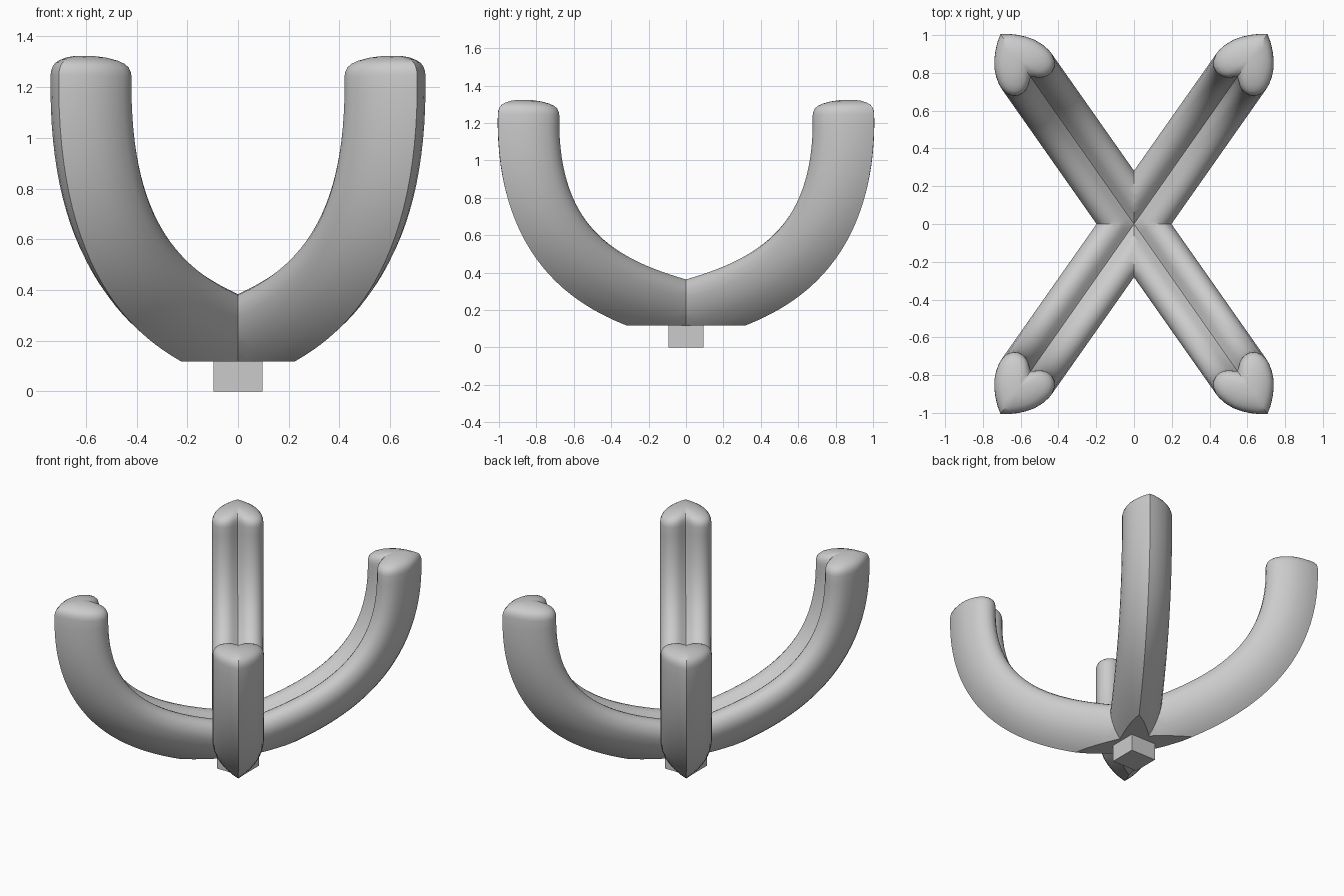
import bpy, bmesh, math
from mathutils import Vector

if "Cube" in bpy.data.objects:
    bpy.data.objects.remove(bpy.data.objects["Cube"])

# Half of the heart section: (sideways, depth from the lobe crown to the tip)
HALF = [(0, 0.324), (0.036, 0.3), (0.072, 0.268), (0.105, 0.232), (0.131, 0.194),
        (0.150, 0.15), (0.160, 0.11), (0.162, 0.08), (0.154, 0.045), (0.135, 0.018),
        (0.11, 0.004), (0.085, 0), (0.06, 0.004), (0.037, 0.016), (0.018, 0.032), (0, 0.046)]
SECTION = HALF + [(-n, d) for n, d in HALF[-2:0:-1]]
# Arm path along the lobe crown: (radius, height) bezier
P = [Vector(p) for p in ((0, 0.35), (0.5, 0.46), (0.92, 0.62), (0.905, 1.24))]
# Domed end: (scale of section, rise)
DOME = [(0.985, 0.018), (0.94, 0.036), (0.86, 0.05), (0.72, 0.062), (0.5, 0.073), (0.25, 0.079)]
OUT = Vector((0.575, 0.818, 0)).normalized()
SIDE = Vector((OUT.y, -OUT.x, 0))
UP = Vector((0, 0, 1))


def path(t):
    u = 1 - t
    pos = P[0]*u**3 + P[1]*3*u*u*t + P[2]*3*u*t*t + P[3]*t**3
    tan = (P[1]-P[0])*u*u + (P[2]-P[1])*2*u*t + (P[3]-P[2])*t*t
    return pos, tan.normalized()


def ring(bm, pos, tan, scale=1.0, rise=0.0):
    verts = []
    for n, d in SECTION:
        d = 0.16 + (d - 0.16) * scale
        r = pos.x + tan.y * d + tan.x * rise
        z = pos.y - tan.x * d + tan.y * rise
        verts.append(bm.verts.new(OUT*r + SIDE*(n*scale) + UP*z))
    return verts


# One heart-section arm swept from behind the centre up to its domed end
bm = bmesh.new()
p0, t0 = path(0)
rings = [ring(bm, p0 - t0 * 0.2, t0)]
rings += [ring(bm, *path(i / 32)) for i in range(33)]
p1, t1 = path(1)
rings += [ring(bm, p1, t1, s, h) for s, h in DOME]
count = len(SECTION)
for a, b in zip(rings, rings[1:]):
    for i in range(count):
        j = (i + 1) % count
        bm.faces.new((a[i], a[j], b[j], b[i]))
bm.faces.new(rings[0])
d = 0.16
peak = bm.verts.new(OUT*(p1.x + t1.y*d + t1.x*0.08) + UP*(p1.y - t1.x*d + t1.y*0.08))
for i in range(count):
    bm.faces.new((rings[-1][i], rings[-1][(i + 1) % count], peak))
bmesh.ops.recalc_face_normals(bm, faces=bm.faces)


def cut(co, no, fill=False):
    res = bmesh.ops.bisect_plane(bm, geom=bm.verts[:] + bm.edges[:] + bm.faces[:], dist=1e-5,
                                 plane_co=co, plane_no=no, clear_inner=True)
    if fill:
        edges = [e for e in res['geom_cut'] if isinstance(e, bmesh.types.BMEdge)]
        bmesh.ops.contextual_create(bm, geom=edges)


# Flat underside, then trim to one quadrant
cut((0, 0, 0.118), (0, 0, 1), True)
cut((0, 0, 0), (1, 0, 0))
cut((0, 0, 0), (0, 1, 0))
bmesh.ops.recalc_face_normals(bm, faces=bm.faces)
if max(bm.faces, key=lambda f: f.calc_center_median().z).normal.z < 0:
    bmesh.ops.reverse_faces(bm, faces=bm.faces)
mesh = bpy.data.meshes.new("arms")
bm.to_mesh(mesh)
bm.free()
arms = bpy.data.objects.new("arms", mesh)
bpy.context.collection.objects.link(arms)

# Mirror into four arms
bpy.context.view_layer.objects.active = arms
arms.select_set(True)
mod = arms.modifiers.new("mirror", 'MIRROR')
mod.use_axis = (True, True, False)
bpy.ops.object.modifier_apply(modifier=mod.name)
bpy.ops.object.shade_smooth_by_angle(angle=math.radians(32))

# Square foot peg
bpy.ops.mesh.primitive_cube_add(size=1, location=(0, 0, 0.075))
foot = bpy.context.object
foot.name = "foot"
foot.scale = (0.194, 0.188, 0.15)
